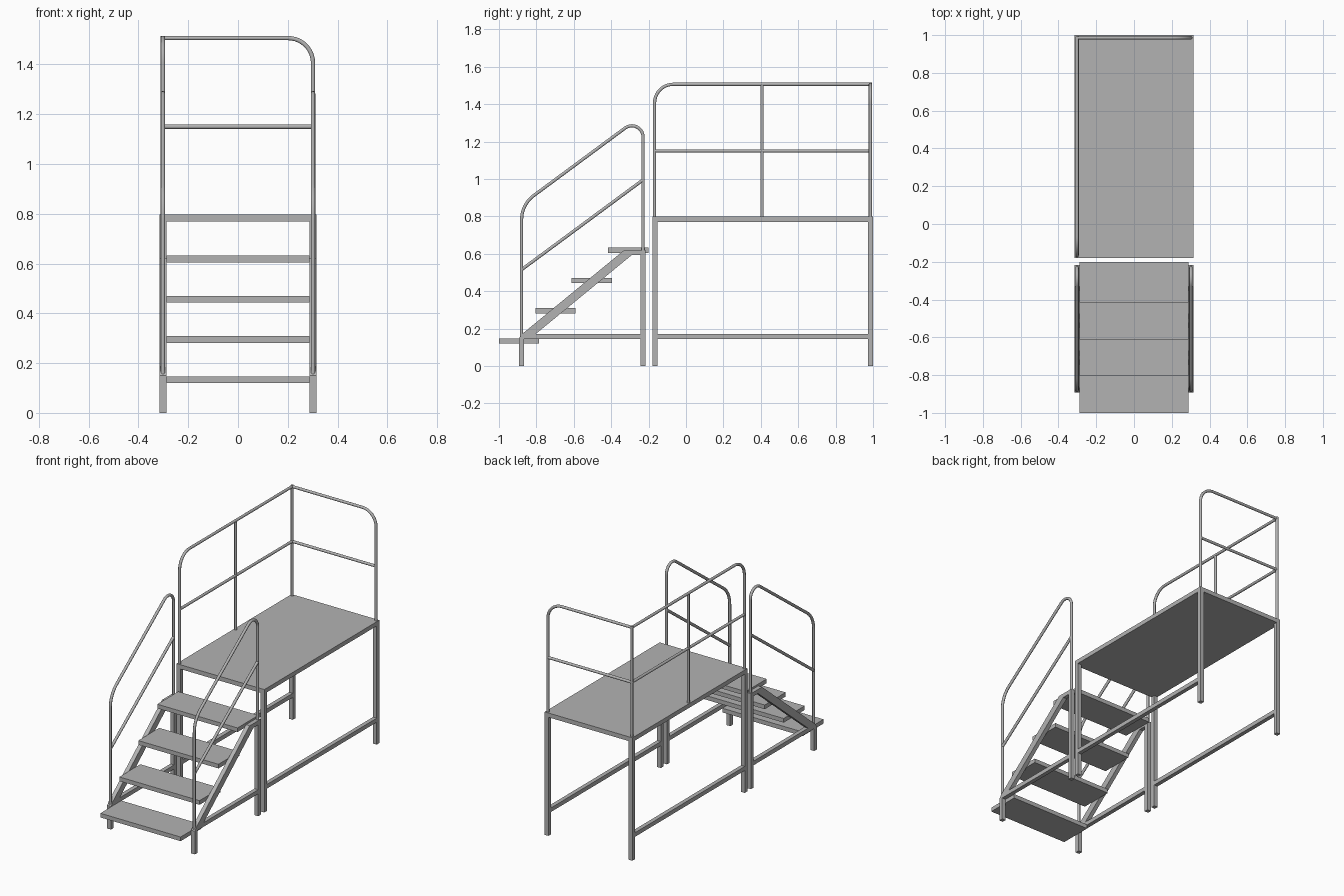
import bpy, bmesh, math
from mathutils import Vector

if "Cube" in bpy.data.objects:
    bpy.data.objects.remove(bpy.data.objects["Cube"])

steel = bpy.data.materials.new("grey steel")
steel.diffuse_color = (0.45, 0.45, 0.45, 1)
steel.use_nodes = True
steel.node_tree.nodes["Principled BSDF"].inputs["Base Color"].default_value = steel.diffuse_color

SX = 0.3015      # side frame centre line
T = 0.027        # square tube width
R = 0.009        # handrail tube radius


def add_object(name, bm):
    bmesh.ops.recalc_face_normals(bm, faces=bm.faces)
    me = bpy.data.meshes.new(name)
    bm.to_mesh(me)
    bm.free()
    me.materials.append(steel)
    ob = bpy.data.objects.new(name, me)
    bpy.context.collection.objects.link(ob)
    return ob


def box(name, x0, x1, y0, y1, z0, z1):
    bm = bmesh.new()
    bmesh.ops.create_cube(bm, size=1)
    for v in bm.verts:
        v.co = ((x0 + x1) / 2 + v.co.x * (x1 - x0),
                (y0 + y1) / 2 + v.co.y * (y1 - y0),
                (z0 + z1) / 2 + v.co.z * (z1 - z0))
    return add_object(name, bm)


def side_plate(name, x, width, profile):
    """Extrude a y-z profile across x."""
    bm = bmesh.new()
    face = bm.faces.new([bm.verts.new((x - width / 2, y, z)) for y, z in profile])
    ext = bmesh.ops.extrude_face_region(bm, geom=[face])
    verts = [g for g in ext["geom"] if isinstance(g, bmesh.types.BMVert)]
    bmesh.ops.translate(bm, verts=verts, vec=(width, 0, 0))
    return add_object(name, bm)


def fillet(a, b, c, r, steps=10):
    """Points of a rounded corner at b."""
    u, v = (a - b).normalized(), (c - b).normalized()
    half = u.angle(v) / 2
    centre = b + (u + v).normalized() * (r / math.sin(half))
    t = r / math.tan(half)
    s, e = b + u * t - centre, b + v * t - centre
    ang = s.angle(e)
    return [centre + (s * math.sin((1 - i / steps) * ang) + e * math.sin(i / steps * ang)) / math.sin(ang)
            for i in range(steps + 1)]


def tube(name, points, radii=None):
    """Round tube along a path, with rounded inner corners."""
    p = [Vector(q) for q in points]
    path = [p[0]]
    for i in range(1, len(p) - 1):
        path += fillet(p[i - 1], p[i], p[i + 1], radii[i - 1])
    path.append(p[-1])
    cu = bpy.data.curves.new(name, 'CURVE')
    cu.dimensions = '3D'
    cu.bevel_depth = R
    cu.bevel_resolution = 3
    cu.use_fill_caps = True
    sp = cu.splines.new('POLY')
    sp.points.add(len(path) - 1)
    for pt, co in zip(sp.points, path):
        pt.co = (*co, 1)
    ob = bpy.data.objects.new(name, cu)
    bpy.context.collection.objects.link(ob)
    cu.materials.append(steel)
    bpy.ops.object.select_all(action='DESELECT')
    ob.select_set(True)
    bpy.context.view_layer.objects.active = ob
    bpy.ops.object.convert(target='MESH')
    bpy.ops.object.shade_smooth_by_angle(angle=math.radians(50))


# Platform deck
OUT = SX + T / 2
box("platform_deck", -OUT, OUT, -0.18, 1.0, 0.77, 0.798)

# Stair treads
for i in range(4):
    y, z = -1.0 + i * 0.1945, 0.12 + i * 0.1617
    box(f"tread_{i + 1}", -0.288, 0.288, y, y + 0.215, z, z + T)

stringer = [(-0.892, 0.15), (-0.875, 0.172), (-0.33, 0.62), (-0.216, 0.62),
            (-0.216, 0.593), (-0.29, 0.593), (-0.835, 0.145)]

for side, s in (("left", -1), ("right", 1)):
    x = s * SX
    a, b = x - T / 2, x + T / 2
    # Platform frame
    box(f"{side}_platform_front_leg", a, b, -0.18, -0.18 + T, 0, 0.77)
    box(f"{side}_platform_back_leg", a, b, 1.0 - T, 1.0, 0, 0.77)
    box(f"{side}_platform_low_rail", a, b, -0.18 + T, 1.0 - T, 0.145, 0.172)
    # Stair frame
    box(f"{side}_stair_front_leg", a, b, -0.892, -0.892 + T, 0, 0.15)
    box(f"{side}_stair_back_leg", a, b, -0.243, -0.243 + T, 0, 0.593)
    box(f"{side}_stair_low_rail", a, b, -0.87, -0.243, 0.145, 0.172)
    side_plate(f"{side}_stringer", x, T, stringer)
    # Stair handrail
    tube(f"{side}_stair_handrail",
         [(x, -0.879, 0.155), (x, -0.879, 0.863), (x, -0.2295, 1.343), (x, -0.2295, 0.61)],
         [0.16, 0.06])
    tube(f"{side}_stair_mid_rail", [(x, -0.879, 0.515), (x, -0.2295, 0.995)])

# Platform guard rails on the left side and the back
TOP, MID, DECK, BY = 1.506, 1.15, 0.79, 0.986
tube("side_guard_rail", [(-SX, -0.168, DECK), (-SX, -0.168, TOP), (-SX, BY, TOP)], [0.1])
tube("side_guard_mid_rail", [(-SX, -0.168, MID), (-SX, BY, MID)])
tube("side_guard_post", [(-SX, 0.407, DECK), (-SX, 0.407, TOP)])
tube("corner_guard_post", [(-SX, BY, DECK), (-SX, BY, TOP + R)])
tube("back_guard_rail", [(-SX, BY, TOP), (SX, BY, TOP), (SX, BY, DECK)], [0.1])
tube("back_guard_mid_rail", [(-SX, BY, MID), (SX, BY, MID)])
